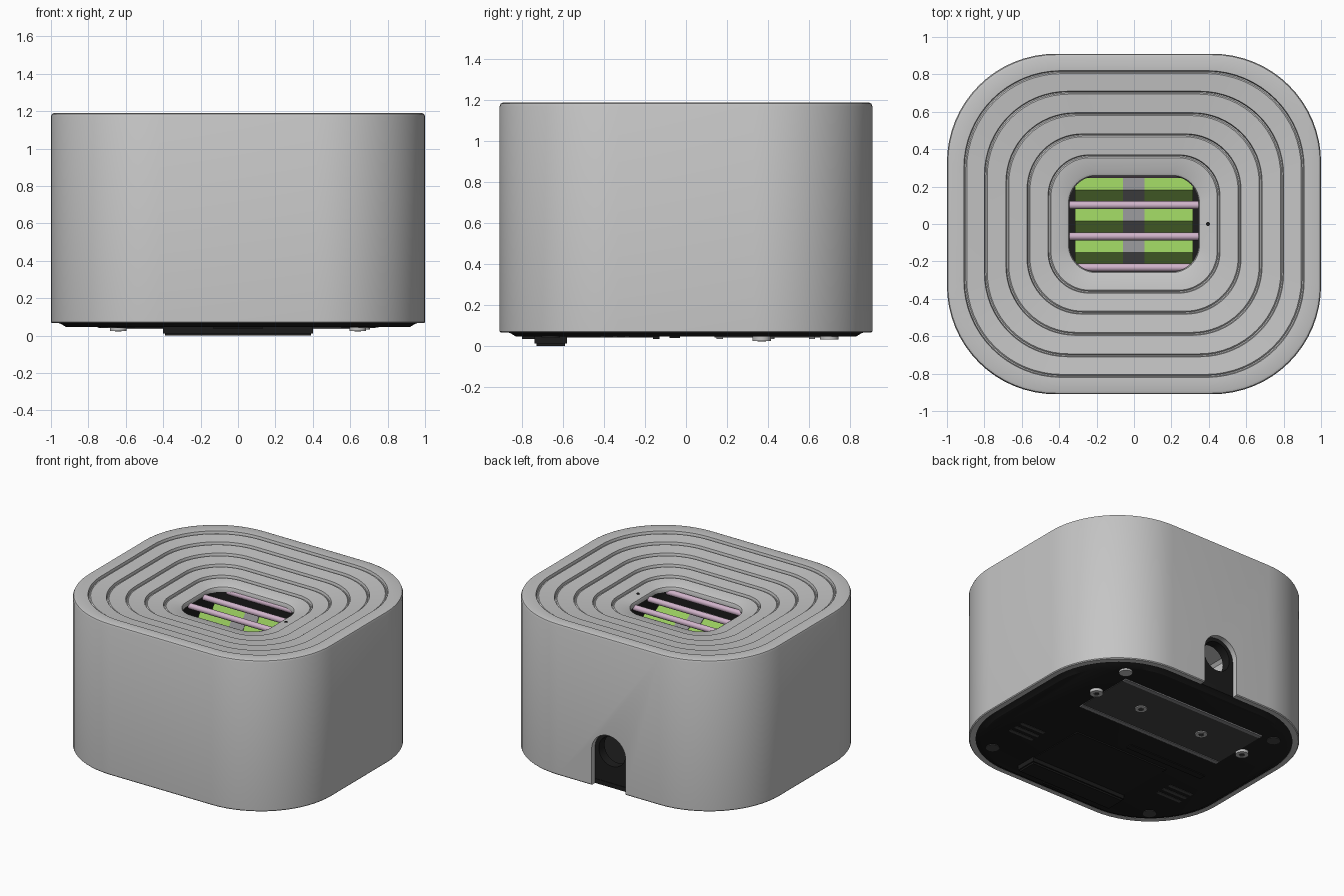
import bpy, bmesh, math
from mathutils import Matrix

if "Cube" in bpy.data.objects:
    bpy.data.objects.remove(bpy.data.objects["Cube"], do_unlink=True)


def material(name, rgb):
    m = bpy.data.materials.new(name)
    m.use_nodes = True
    m.diffuse_color = (*rgb, 1)
    m.node_tree.nodes["Principled BSDF"].inputs["Base Color"].default_value = (*rgb, 1)
    return m


GREY = material("light grey shell", (0.56, 0.56, 0.56))
BLACK = material("black plastic", (0.012, 0.012, 0.012))
DARK = material("dark grey plate", (0.06, 0.06, 0.06))
MID = material("mid grey", (0.27, 0.27, 0.28))
SILVER = material("silver screw", (0.55, 0.55, 0.55))
GREEN = material("leaf green", (0.31, 0.59, 0.11))
PINK = material("pale mauve", (0.63, 0.45, 0.59))


def finish(name, bm, mat, smooth=True):
    bmesh.ops.recalc_face_normals(bm, faces=bm.faces)
    mesh = bpy.data.meshes.new(name)
    bm.to_mesh(mesh)
    bm.free()
    mesh.materials.append(mat)
    ob = bpy.data.objects.new(name, mesh)
    bpy.context.collection.objects.link(ob)
    if smooth:
        soften(ob)
    return ob


def soften(ob):
    bpy.ops.object.select_all(action="DESELECT")
    ob.select_set(True)
    bpy.context.view_layer.objects.active = ob
    bpy.ops.object.shade_smooth_by_angle(angle=math.radians(30))


def ring(h, z, n=16):
    """Rounded rectangle of half width h; depth and corner radius follow it."""
    hy, r = h - 0.09, 0.58 * (h - 0.13) / 0.87
    pts = []
    for k, (sx, sy) in enumerate([(1, 1), (-1, 1), (-1, -1), (1, -1)]):
        for i in range(n + 1):
            a = math.pi / 2 * (k + i / n)
            pts.append((sx * (h - r) + r * math.cos(a), sy * (hy - r) + r * math.sin(a), z))
    return pts


def loft(name, profile, mat, closed=False):
    """Skin rounded-rectangle rings; closed joins last ring to first, otherwise cap."""
    bm = bmesh.new()
    rows = [[bm.verts.new(p) for p in ring(h, z)] for h, z in profile]
    for a, b in zip(rows, rows[1:] + (rows[:1] if closed else [])):
        for i in range(len(a)):
            j = (i + 1) % len(a)
            bm.faces.new((a[i], a[j], b[j], b[i]))
    if not closed:
        bm.faces.new(rows[0])
        bm.faces.new(rows[-1])
    return finish(name, bm, mat)


def box(name, x, y, z, mat):
    """Box from (min, max) pairs."""
    bm = bmesh.new()
    bmesh.ops.create_cube(bm, size=1)
    for v in bm.verts:
        for i, (lo, hi) in enumerate((x, y, z)):
            v.co[i] = lo if v.co[i] < 0 else hi
    return finish(name, bm, mat, False)


def cylinder(name, centre, r, depth, mat, axis="Z", sides=24):
    bm = bmesh.new()
    bmesh.ops.create_cone(bm, cap_ends=True, segments=sides, radius1=r, radius2=r, depth=depth)
    turn = {"Z": Matrix(), "X": Matrix.Rotation(math.pi / 2, 4, "Y"),
            "Y": Matrix.Rotation(math.pi / 2, 4, "X")}[axis]
    bmesh.ops.transform(bm, matrix=Matrix.Translation(centre) @ turn, verts=bm.verts)
    return finish(name, bm, mat)


def arch(name, half, z0, z1, y0, y1, mat):
    """Round-topped door shape extruded along y."""
    bm = bmesh.new()
    pts = [(-half, z0), (half, z0)]
    pts += [(half * math.cos(math.pi * i / 20), z1 - half + half * math.sin(math.pi * i / 20))
            for i in range(21)]
    f = bm.faces.new([bm.verts.new((x, y0, z)) for x, z in pts])
    new = bmesh.ops.extrude_face_region(bm, geom=[f])["geom"]
    for v in new:
        if isinstance(v, bmesh.types.BMVert):
            v.co.y = y1
    return finish(name, bm, mat)


def cut(ob, cutter):
    mod = ob.modifiers.new("cut", "BOOLEAN")
    mod.object, mod.operation, mod.solver = cutter, "DIFFERENCE", "EXACT"
    bpy.context.view_layer.objects.active = ob
    bpy.ops.object.modifier_apply(modifier=mod.name)
    bpy.data.objects.remove(cutter, do_unlink=True)
    soften(ob)


# Shell: outer wall, stepped dish with grooves, central opening, inner wall
profile = [(0.96, 0.066), (0.995, 0.066), (1.0, 0.072), (1.0, 1.172), (0.995, 1.185), (0.983, 1.19)]
z = 1.188
for h in (0.91, 0.80, 0.685, 0.572, 0.46):
    profile += [(h, z - 0.003), (h - 0.004, z - 0.022), (h - 0.010, z - 0.022), (h - 0.016, z - 0.016)]
    z -= 0.023
profile += [(0.362, z - 0.004), (0.35, z - 0.010), (0.345, z - 0.022), (0.345, 1.03),
            (0.375, 1.03), (0.46, 1.035), (0.94, 1.14), (0.96, 1.12)]
shell = loft("shell", profile, GREY, closed=True)

# Rear cable port: arched cut with a black surround that has a round opening
cut(shell, arch("port_cutter", 0.14, 0.0, 0.47, 0.80, 1.0, GREY))
surround = arch("port_surround", 0.18, 0.07, 0.51, 0.80, 0.868, BLACK)
cut(surround, cylinder("hole_cutter", (0, 0.84, 0.335), 0.11, 0.4, BLACK, "Y", 32))

# Indicator dot on the dish
cylinder("indicator_dot", (0.395, 0, 1.073), 0.011, 0.008, BLACK)

# Black well below the opening
well = loft("well", [(0.40, 0.84), (0.40, 1.04), (0.352, 1.04), (0.352, 0.86), (0.25, 0.86)], BLACK)


def ridges(name, x0, x1, lift, mat):
    """Row of slanted ridges running across x."""
    bm = bmesh.new()
    pts = []
    for k in range(-1, 3):
        y = 0.245 - 0.168 * k
        if k >= 0:
            pts += [(y, 0.935), (y - 0.062, 0.975), (y - 0.122, 0.89)]
    pts += [(-0.27, 0.935), (-0.27, 0.865), (0.245, 0.865)]
    f = bm.faces.new([bm.verts.new((x0, y, zz + lift)) for y, zz in pts])
    for g in bmesh.ops.extrude_face_region(bm, geom=[f])["geom"]:
        if isinstance(g, bmesh.types.BMVert):
            g.co.x = x1
    return finish(name, bm, mat, False)


# Green ridged panels, grey centre strip and guard bars
ridges("green_panel", -0.315, 0.315, 0, GREEN)
ridges("centre_strip", -0.058, 0.055, 0.006, MID)
for k in range(4):
    cylinder("guard_bar", (0, 0.268 - 0.167 * k, 1.02), 0.021, 0.70, PINK, "X", 16)

# Base tray
base = loft("base", [(0.962, 0.10), (0.962, 0.068), (0.945, 0.062), (0.92, 0.046)], BLACK)

# Front foot bar with end pads, and battery door frame
box("front_foot", (-0.40, 0.40), (-0.74, -0.58), (0.012, 0.06), BLACK)
box("foot_pad", (-0.39, 0.39), (-0.73, -0.59), (0.0, 0.012), BLACK)
box("battery_door", (-0.39, 0.39), (-0.58, -0.15), (0.041, 0.06), BLACK)
box("door_edge", (-0.39, 0.39), (-0.16, -0.13), (0.036, 0.06), BLACK)
box("door_latch", (-0.13, 0.13), (-0.80, -0.74), (0.034, 0.06), BLACK)

# Weight plate with light edge rails
box("weight_plate", (-0.60, 0.60), (0.14, 0.63), (0.041, 0.06), DARK)
for y in (0.15, 0.60):
    box("plate_rail", (-0.60, 0.60), (y, y + 0.03), (0.036, 0.06), MID)
box("cable_channel", (-0.65, 0.0), (-0.08, -0.03), (0.040, 0.06), BLACK)

# Screws and vents, mirrored across x
for s in (-1, 1):
    cylinder("plate_foot_screw", (s * 0.64, 0.37, 0.042), 0.045, 0.034, SILVER)
    cylinder("screw_socket", (s * 0.64, 0.37, 0.0245), 0.02, 0.003, DARK, sides=6)
    cylinder("plate_screw", (s * 0.265, 0.39, 0.04), 0.042, 0.012, SILVER)
    cylinder("plate_screw_socket", (s * 0.265, 0.39, 0.0335), 0.02, 0.003, DARK, sides=6)
    cylinder("corner_cap", (s * 0.69, -0.66, 0.046), 0.045, 0.01, DARK)
    for k in range(3):
        box("vent_slot", (s * 0.65 - 0.10, s * 0.65 + 0.10),
            (-0.42 + k * 0.06, -0.395 + k * 0.06), (0.043, 0.05), DARK)
cylinder("rear_screw", (0.66, 0.70, 0.042), 0.045, 0.02, SILVER)
cylinder("rear_cap", (-0.70, 0.63, 0.046), 0.045, 0.01, DARK)
